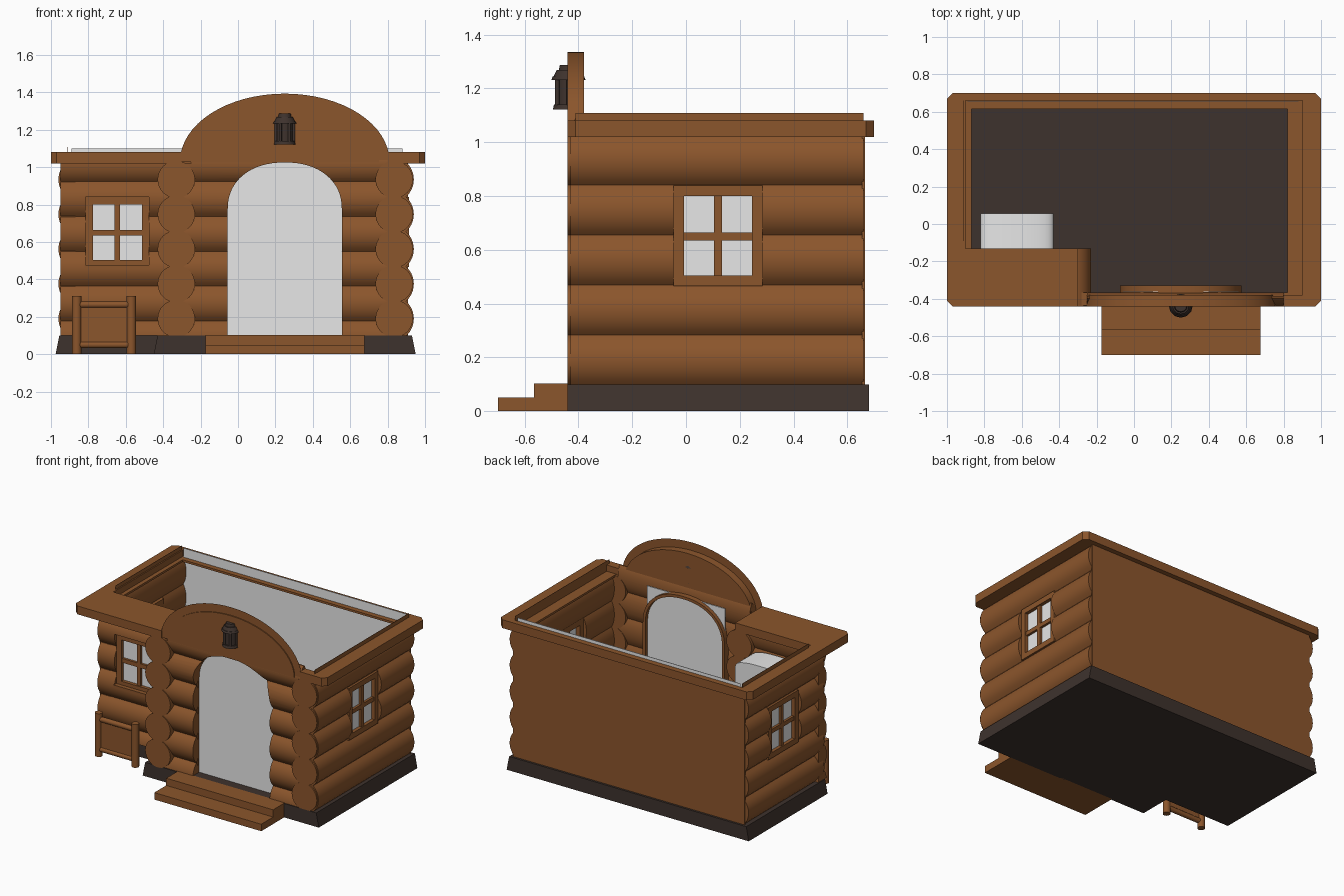
import bpy, bmesh, math
from mathutils import Matrix, Vector

cube = bpy.data.objects.get("Cube")
if cube:
    bpy.data.objects.remove(cube, do_unlink=True)


def material(name, rgb):
    m = bpy.data.materials.new(name)
    m.use_nodes = True
    m.diffuse_color = (*rgb, 1)
    m.node_tree.nodes["Principled BSDF"].inputs["Base Color"].default_value = (*rgb, 1)
    return m


WOOD = material("warm brown wood", (0.26, 0.092, 0.025))
DARK = material("dark brown stone", (0.048, 0.032, 0.026))
PALE = material("pale grey", (0.8, 0.8, 0.8))


def finish(name, bm, mat, smooth=False):
    bmesh.ops.recalc_face_normals(bm, faces=bm.faces)
    me = bpy.data.meshes.new(name)
    bm.to_mesh(me)
    bm.free()
    ob = bpy.data.objects.new(name, me)
    bpy.context.collection.objects.link(ob)
    me.materials.append(mat)
    if smooth:
        activate(ob)
        bpy.ops.object.shade_smooth_by_angle(angle=math.radians(35))
    return ob


def activate(ob):
    bpy.ops.object.select_all(action='DESELECT')
    ob.select_set(True)
    bpy.context.view_layer.objects.active = ob


def boxes(name, spans, mat):
    """One object from (x0, x1, y0, y1, z0, z1) boxes."""
    bm = bmesh.new()
    for x0, x1, y0, y1, z0, z1 in spans:
        mid = Vector((x0 + x1, y0 + y1, z0 + z1)) / 2
        size = Matrix.Diagonal((abs(x1 - x0), abs(y1 - y0), z1 - z0, 1))
        bmesh.ops.create_cube(bm, size=1, matrix=Matrix.Translation(mid) @ size)
    return finish(name, bm, mat)


def prism(name, pts, axis, a0, a1, mat, smooth=False):
    """Extrude an outline along one axis; equal ends give a flat sheet."""
    place = {'x': lambda p, a: (a, p[0], p[1]),
             'y': lambda p, a: (p[0], a, p[1]),
             'z': lambda p, a: (p[0], p[1], a)}[axis]
    bm = bmesh.new()
    face = bm.faces.new([bm.verts.new(place(p, a0)) for p in pts])
    if a1 != a0:
        out = bmesh.ops.extrude_face_region(bm, geom=[face])
        step = Vector(place((0, 0), a1 - a0))
        bmesh.ops.translate(bm, vec=step, verts=[v for v in out["geom"] if isinstance(v, bmesh.types.BMVert)])
    return finish(name, bm, mat, smooth)


def rods(name, items, mat, sides=24):
    """One object from (start, end, start radius, end radius) rods."""
    bm = bmesh.new()
    for a, b, r0, r1 in items:
        a, b = Vector(a), Vector(b)
        turn = (b - a).to_track_quat('Z', 'Y').to_matrix().to_4x4()
        bmesh.ops.create_cone(bm, cap_ends=True, segments=sides, radius1=r0, radius2=r1,
                              depth=(b - a).length, matrix=Matrix.Translation((a + b) / 2) @ turn)
    return finish(name, bm, mat, True)


def cut(ob, cutter):
    mod = ob.modifiers.new("opening", 'BOOLEAN')
    mod.operation, mod.solver, mod.object = 'DIFFERENCE', 'EXACT', cutter
    activate(ob)
    bpy.ops.object.modifier_apply(modifier=mod.name)
    bpy.data.objects.remove(cutter, do_unlink=True)


PITCH, CURVE, R = 0.186, 0.125, 0.1
SIDE_Z = [0.19 + PITCH * i for i in range(5)]
FRONT_Z = [0.085 + PITCH * i for i in range(6)]


def log_wall(name, axis, a0, a1, outer, sign, inner, rows, z0, z1):
    """Wall of logs, rounded outside and more gently rounded inside."""
    outside, inside = [], []
    for c in rows:
        lo, hi = max(z0, c - PITCH / 2), min(z1, c + PITCH / 2)
        for i in range(0 if c == rows[0] else 1, 11):
            z = lo + (hi - lo) * i / 10
            drop = CURVE - math.sqrt(CURVE ** 2 - (z - c) ** 2)
            outside.append((outer - sign * drop, z))
            inside.append((inner + sign * drop * 0.55, z))
    return prism(name, outside + inside[::-1], axis, a0, a1, WOOD, True)


def window(name, wall, axis, u0, u1, outer, inward):
    """Cut a hole and fill it with frame, glazing bars and panes."""
    z0, z1, e, bar = 0.465, 0.84, 0.039, 0.015
    um, zm = (u0 + u1) / 2, 0.65

    def span(a, b, d0, d1, lo, hi):
        w = sorted((outer + inward * d0, outer + inward * d1))
        return (a, b, *w, lo, hi) if axis == 'x' else (*w, a, b, lo, hi)
    cut(wall, boxes("cutter", [span(u0, u1, -0.1, 0.2, z0, z1)], WOOD))
    d0, d1 = 0.025, 0.092
    boxes(name + "_frame", [span(u0, u0 + e, d0, d1, z0, z1), span(u1 - e, u1, d0, d1, z0, z1),
                            span(u0 + e, u1 - e, d0, d1, z0, z0 + e), span(u0 + e, u1 - e, d0, d1, z1 - e, z1),
                            span(um - bar, um + bar, d0 + .008, d1, z0 + e, z1 - e),
                            span(u0 + e, u1 - e, d0 + .008, d1, zm - bar, zm + bar)], WOOD)
    boxes(name + "_panes", [span(u0 + e, u1 - e, 0.05, 0.058, z0 + e, z1 - e)], PALE)


def arch(cx, cz, w, h, n=2.0, steps=32):
    """Upper half of a superellipse, right to left."""
    pts = []
    for i in range(steps + 1):
        c, s = math.cos(math.pi * i / steps), math.sin(math.pi * i / steps)
        pts.append((cx + w * math.copysign(abs(c) ** (2 / n), c), cz + h * max(s, 0) ** (2 / n)))
    return pts


# Stone base, narrower at the top
base = prism("base", [(-.975, -.215), (-.45, -.215), (-.45, -.44), (.95, -.44), (.95, .68), (-.975, .68)],
             'z', 0, 0.1, DARK)
for v in base.data.vertices:
    if v.co.z > 0.05:
        v.co.x -= math.copysign(0.02, v.co.x)

# Entrance steps
boxes("entrance_steps", [(-.175, .675, -.565, -.43, 0, .102), (-.175, .675, -.7, -.565, 0, .05)], WOOD)

# Log walls, with a short half log above the doorway
right_wall = log_wall("right_log_wall", 'y', -.43, .66, .94, 1, .825, SIDE_Z, .1, 1.03)
left_wall = log_wall("left_log_wall", 'y', -.2, .66, -.96, -1, -.868, SIDE_Z, .1, 1.03)
porch_wall = log_wall("recessed_front_wall", 'x', -.95, -.33, -.24, -1, -.145, FRONT_Z, .1, 1.03)
front_wall = log_wall("front_log_wall", 'x', -.33, .84, -.435, -1, -.367, FRONT_Z, .1, 1.02)
lintel = log_wall("lintel_log", 'x', -.25, .8, -.435, -1, -.367, FRONT_Z[-1:], 1.02, 1.105)

# Back wall with a pale inner lining that rises above the trim
boxes("back_wall", [(-.93, .91, .655, .665, .1, 1.04)], WOOD)
boxes("back_wall_lining", [(-.89, .88, .651, .655, .1, 1.1)], PALE)

# Stacked log ends beside the front wall
rods("right_log_ends", [((.835, -.44, z), (.835, -.365, z), R, R) for z in SIDE_Z], WOOD, 32)
rods("left_log_ends", [((-.33, -.44, z), (-.33, -.13, z), R, R) for z in SIDE_Z], WOOD, 32)

# Arched doorway
opening = arch(.25, .775, .305, .25, 2.2)
for wall in (front_wall, lintel):
    cut(wall, prism("cutter", [(-.055, 0), (.555, 0)] + opening, 'y', -.6, -.2, WOOD))
rim = arch(.25, .775, .325, .27, 2.2)
prism("door_frame", [(.575, .1)] + rim + [(-.075, .1), (-.055, .1)] + opening[::-1] + [(.555, .1)],
      'y', -.375, -.33, WOOD, True)
boxes("door_panel", [(-.06, .56, -.362, -.357, .1, 1.03)], PALE)

# Windows
window("front_window", porch_wall, 'x', -.815, -.475, -.24, 1)
window("right_window", right_wall, 'y', -.047, .285, .94, -1)
window("left_window", left_wall, 'y', .06, .4, -.96, 1)
boxes("front_window_sill", [(-.82, -.47, -.245, -.21, .458, .478)], WOOD)

# Roof trim, with the porch roof as part of it
prism("roof_trim", [(-.3, -.44), (-.97, -.44), (-1, -.41), (-1, .67), (-.97, .7), (.97, .7), (1, .67),
                    (1, -.41), (.97, -.44), (.8, -.44), (.8, -.38), (.9, -.38), (.9, .66),
                    (-.9, .66), (-.9, -.13), (-.3, -.13)], 'z', 1.02, 1.08, WOOD)
boxes("inner_ledges", [(.82, .9, -.38, .66, 1.02, 1.035), (-.9, -.87, -.13, .66, 1.02, 1.035),
                       (-.87, .82, .615, .651, 1.02, 1.035)], WOOD)
boxes("trim_lips", [(.897, .899, -.41, .66, 1.02, 1.108), (-.911, -.909, -.09, .66, 1.02, 1.108)], WOOD)

# Arched gable: a solid panel through a thin, larger sheet
prism("gable_panel", arch(.25, 1.025, .505, .31), 'y', -.44, -.38, WOOD, True)
prism("gable_sheet", arch(.25, 1.03, .56, .363), 'y', -.433, -.433, WOOD)

# Lantern above the door
LX, LY = .25, -.437


def tier(z0, z1, r0, r1):
    return ((LX, LY, z0), (LX, LY, z1), r0, r1)


lantern = [tier(1.122, 1.14, .058, .054), tier(1.14, 1.235, .044, .044), tier(1.232, 1.245, .064, .058),
           tier(1.245, 1.268, .055, .044), tier(1.268, 1.287, .036, .032)]
for i in range(6):
    dx, dy = .048 * math.cos(i * math.pi / 3), .048 * math.sin(i * math.pi / 3)
    lantern.append(((LX + dx, LY + dy, 1.135), (LX + dx, LY + dy, 1.24), .008, .008))
rods("lantern", lantern, DARK, 12)

# Notice board on two posts
rods("notice_board_posts", [((x, -.35, 0), (x, -.35, .31), .025, .025) for x in (-.862, -.57)], WOOD, 16)
rods("notice_board_rails", [((-.862, -.35, z), (-.57, -.35, z), .018, .018) for z in (.05, .265)], WOOD, 12)
boxes("notice_board_panel", [(-.84, -.59, -.358, -.342, .06, .255)], WOOD)

# Pale cabinet with a softly domed top behind the recessed wall
prism("cabinet", [(-.82, .1), (-.43, .1)] + arch(-.625, .875, .195, .05, 2.4, 16), 'y', -.14, .055, PALE, True)
